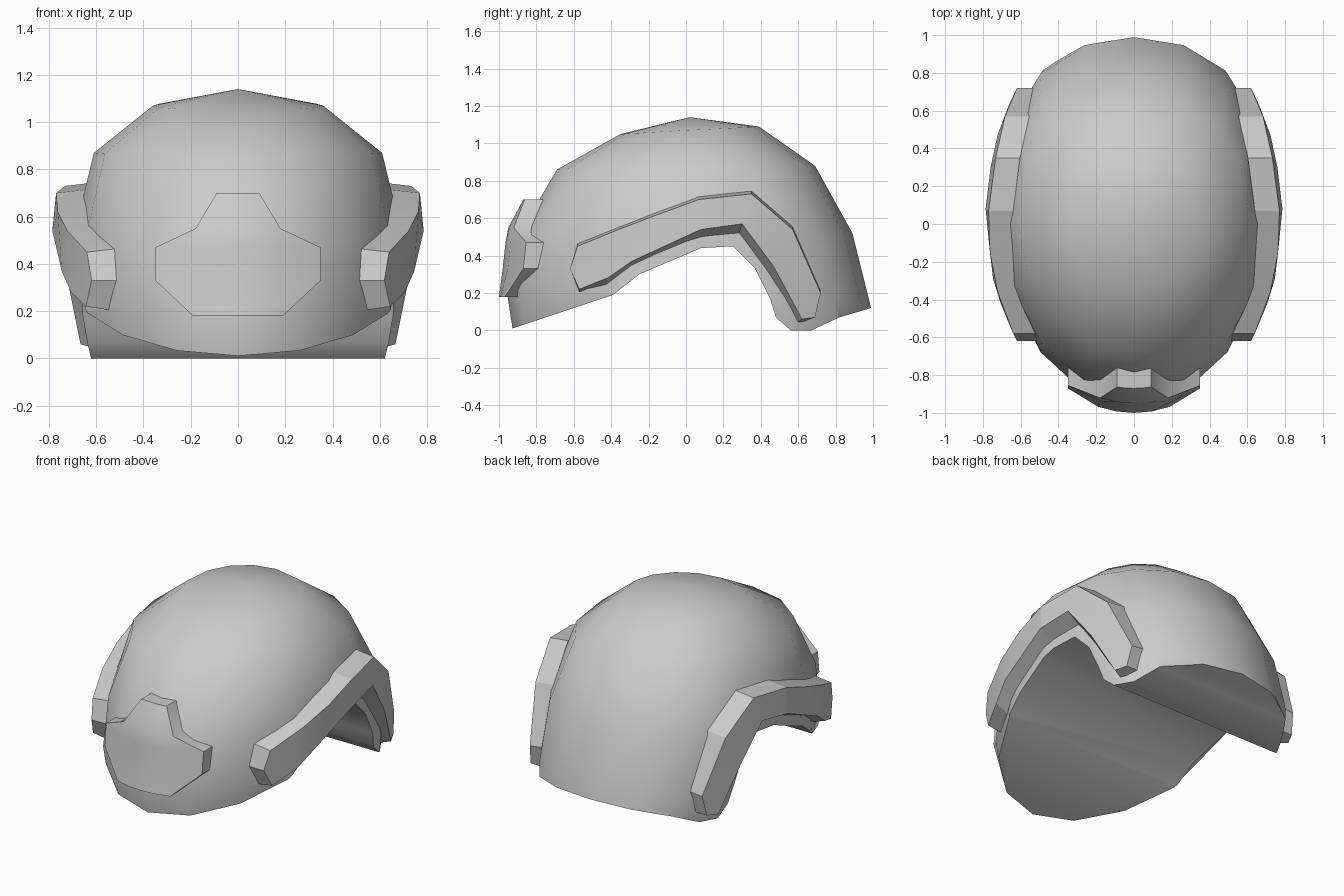
import bpy
import bmesh
from math import sin, cos, pi, radians

cube = bpy.data.objects.get("Cube")
if cube:
    bpy.data.objects.remove(cube, do_unlink=True)

grey = bpy.data.materials.new("helmet_grey")
grey.use_nodes = True
grey.diffuse_color = (0.6, 0.6, 0.6, 1)
grey.node_tree.nodes["Principled BSDF"].inputs["Base Color"].default_value = (0.6, 0.6, 0.6, 1)


def make(name, bm):
    """Turn a bmesh into a coloured object with outward normals."""
    bmesh.ops.recalc_face_normals(bm, faces=bm.faces)
    mesh = bpy.data.meshes.new(name)
    bm.to_mesh(mesh)
    bm.free()
    obj = bpy.data.objects.new(name, mesh)
    bpy.context.collection.objects.link(obj)
    mesh.materials.append(grey)
    return obj


def activate(obj):
    bpy.ops.object.select_all(action="DESELECT")
    obj.select_set(True)
    bpy.context.view_layer.objects.active = obj


def smooth(obj, degrees):
    activate(obj)
    bpy.ops.object.shade_smooth_by_angle(angle=radians(degrees))


def bridge(bm, a, b):
    n = len(a)
    for i in range(n):
        j = (i + 1) % n
        bm.faces.new((a[i], a[j], b[j], b[i]))


# Dome: tilted oval rings (half width, front y, front z, back y, back z, back fullness)
RINGS = [
    (0.36, -0.35, 1.05, 0.39, 1.09, 0.9),
    (0.61, -0.69, 0.86, 0.69, 0.88, 0.8),
    (0.695, -0.89, 0.52, 0.89, 0.52, 0.7),
    (0.70, -0.96, 0.22, 0.98, 0.16, 0.6),
    (0.66, -0.91, -0.10, 1.03, -0.06, 0.6),
]
SEGS = 16
bm = bmesh.new()
crown = bm.verts.new((0, 0.02, 1.14))
loops = []
for w, fy, fz, by, bz, full in RINGS:
    loop = []
    for i in range(SEGS):
        a = 2 * pi * i / SEGS
        c = cos(a)
        y = by * abs(c) ** full if c > 0 else fy * abs(c)
        z = (fz + bz) / 2 + (bz - fz) / 2 * c
        loop.append(bm.verts.new((w * sin(a), y, z)))
    loops.append(loop)
for i in range(SEGS):
    bm.faces.new((crown, loops[0][i], loops[0][(i + 1) % SEGS]))
for a, b in zip(loops, loops[1:]):
    bridge(bm, a, b)
bm.faces.new(loops[-1])
shell = make("helmet_shell", bm)

# Lower rim: cut the dome with a profile extruded sideways
RIM = [(-1.2, -0.08), (-0.93, 0.01), (-0.39, 0.19), (-0.25, 0.30), (0.08, 0.44),
       (0.25, 0.45), (0.37, 0.33), (0.45, 0.17), (0.48, 0.07), (0.56, 0.0),
       (0.67, 0.0), (0.82, 0.07), (0.99, 0.12), (1.2, 0.18), (1.2, -0.5), (-1.2, -0.5)]
bm = bmesh.new()
sides = [[bm.verts.new((x, y, z)) for y, z in RIM] for x in (-1, 1)]
bridge(bm, *sides)
for side in sides:
    bm.faces.new(side)
cutter = make("rim_cutter", bm)
cutter.hide_render = True
cut = shell.modifiers.new("rim_cut", "BOOLEAN")
cut.operation = "DIFFERENCE"
cut.solver = "EXACT"
cut.object = cutter
activate(shell)
bpy.ops.object.modifier_apply(modifier=cut.name)
bpy.data.objects.remove(cutter, do_unlink=True)
smooth(shell, 40)

# Side bands: matching stations along the upper edge, lower edge and lower base
UPPER = [(-0.58, 0.45), (-0.36, 0.54), (-0.15, 0.62), (0.07, 0.70), (0.35, 0.73),
         (0.57, 0.54), (0.72, 0.20)]
LOWER = [(-0.57, 0.22), (-0.42, 0.28), (-0.29, 0.37), (0.08, 0.54), (0.30, 0.57),
         (0.47, 0.34), (0.62, 0.06)]
BASE = [(-0.57, 0.20), (-0.43, 0.23), (-0.29, 0.34), (0.08, 0.49), (0.28, 0.51),
        (0.40, 0.33), (0.58, 0.03)]
FRONT_TIP, BACK_TIP = (-0.62, 0.33), (0.69, 0.07)


def band_x(y, z):
    return 0.79 - 0.38 * (y - 0.05) ** 2 - 0.1 * max(0, z - 0.5)


def side_band(name, s):
    bm = bmesh.new()

    def row(points, depth, lift=0):
        return [bm.verts.new((s * (band_x(y, z) - depth), y, z + lift)) for y, z in points]

    n = len(UPPER)
    layers = []
    for depth, lift, low in ((0, 0, LOWER), (0.13, 0.015, BASE)):
        up, lo = row(UPPER, depth, lift), row(low, depth)
        front, back = row([FRONT_TIP, BACK_TIP], depth)
        for i in range(n - 1):
            bm.faces.new((up[i], up[i + 1], lo[i + 1], lo[i]))
        bm.faces.new((front, up[0], lo[0]))
        bm.faces.new((back, up[-1], lo[-1]))
        layers.append([front] + up + [back] + lo[::-1])
    bridge(bm, *layers)
    smooth(make(name, bm), 12)


side_band("left_side_band", 1)
side_band("right_side_band", -1)

# Front plate: rows of (height, half width, front y), bulging forward in the middle
PLATE = [(0.18, 0.19, -1.0), (0.33, 0.35, -0.98), (0.47, 0.35, -0.965),
         (0.55, 0.18, -0.95), (0.70, 0.09, -0.87)]
COLS = (-1, -0.5, 0, 0.5, 1)
bm = bmesh.new()
grids = []
for depth in (0, 0.1):
    grid = [[bm.verts.new((w * c, y + 0.9 * (w * c) ** 2 + depth, z)) for c in COLS]
            for z, w, y in PLATE]
    for a, b in zip(grid, grid[1:]):
        for i in range(len(COLS) - 1):
            bm.faces.new((a[i], a[i + 1], b[i + 1], b[i]))
    grids.append(grid[0] + [r[-1] for r in grid[1:-1]] + grid[-1][::-1]
                 + [r[0] for r in grid[-2:0:-1]])
bridge(bm, *grids)
smooth(make("front_plate", bm), 40)
